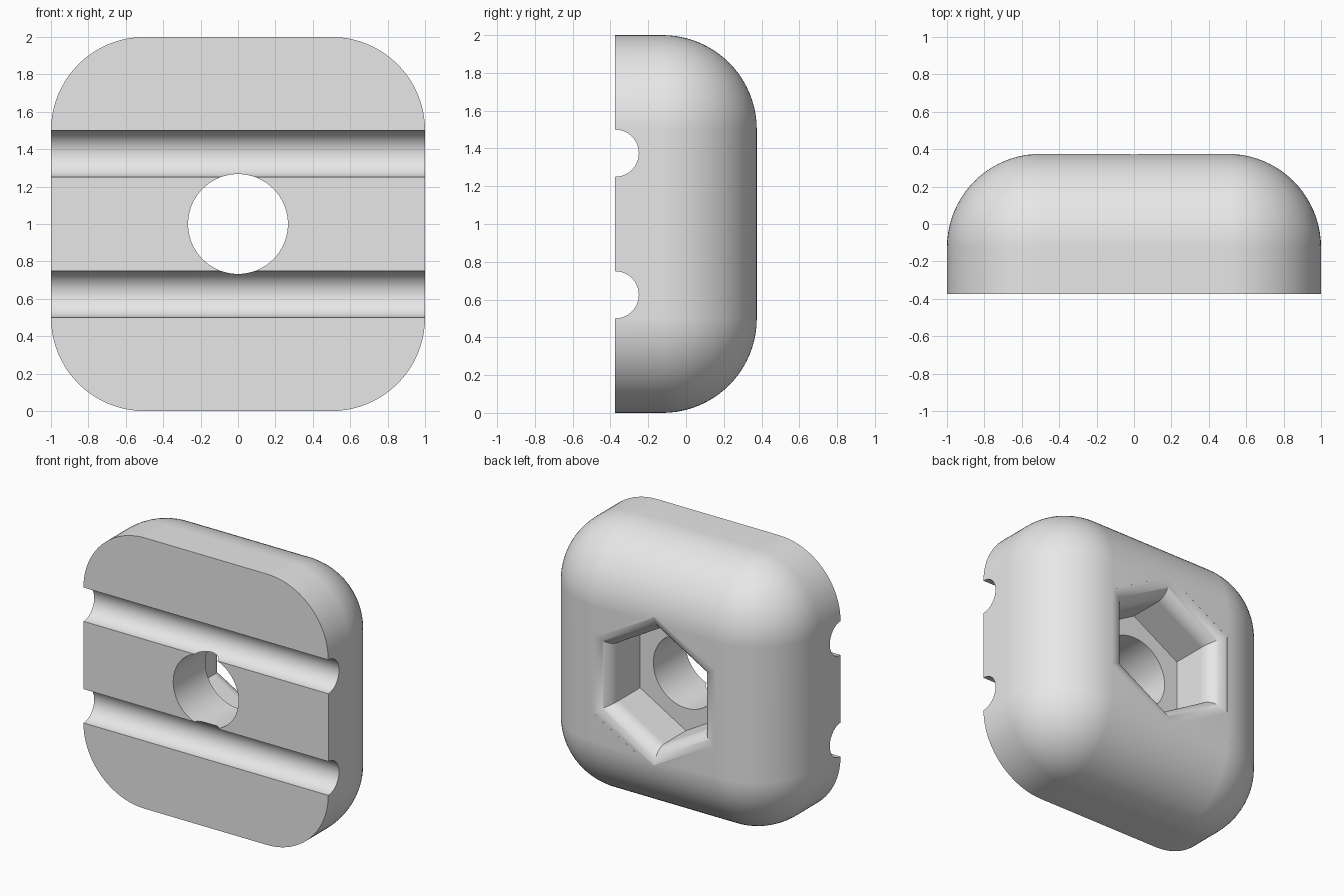
import bpy, bmesh
from math import sin, cos, pi, radians
from mathutils import Vector

default = bpy.data.objects.get("Cube")
if default:
    bpy.data.objects.remove(default, do_unlink=True)

FRONT, BACK, MID = -0.375, 0.375, 1.0   # front and back planes, centre height
ROUND, LIP, STEPS = 0.5, 0.125, 20      # body rounding, pocket lip rounding


def loft(name, rings):
    """Skin a stack of equal-length rings and cap both ends."""
    bm = bmesh.new()
    loops = [[bm.verts.new(p) for p in ring] for ring in rings]
    for a, b in zip(loops, loops[1:]):
        for i in range(len(a)):
            j = (i + 1) % len(a)
            bm.faces.new((a[i], a[j], b[j], b[i]))
    bm.faces.new(loops[0])
    bm.faces.new(loops[-1])
    bmesh.ops.remove_doubles(bm, verts=bm.verts, dist=0.00005)
    bmesh.ops.recalc_face_normals(bm, faces=bm.faces)
    mesh = bpy.data.meshes.new(name)
    bm.to_mesh(mesh)
    bm.free()
    obj = bpy.data.objects.new(name, mesh)
    bpy.context.collection.objects.link(obj)
    return obj


def rounded_square(y, radius):
    """Square of half width 0.5 grown outwards by a radius."""
    ring = []
    for k, (sx, sz) in enumerate(((1, 1), (-1, 1), (-1, -1), (1, -1))):
        for i in range(STEPS + 1):
            a = (k + i / STEPS) * pi / 2
            ring.append(Vector((sx * 0.5 + radius * cos(a), y,
                                MID + sz * 0.5 + radius * sin(a))))
    return ring


def hexagon(y, apothem):
    """Hexagon with a corner pointing up."""
    r = apothem / cos(pi / 6)
    return [Vector((r * sin(k * pi / 3), y, MID + r * cos(k * pi / 3))) for k in range(6)]


def rod(name, radius, length, location, rotation):
    bpy.ops.mesh.primitive_cylinder_add(vertices=64, radius=radius, depth=length,
                                        location=location, rotation=rotation)
    obj = bpy.context.object
    obj.name = name
    return obj


def cut(target, cutter):
    mod = target.modifiers.new("cut", 'BOOLEAN')
    mod.operation, mod.solver, mod.object = 'DIFFERENCE', 'EXACT', cutter
    bpy.context.view_layer.objects.active = target
    bpy.ops.object.modifier_apply(modifier=mod.name)
    bpy.data.objects.remove(cutter, do_unlink=True)


# Block with rounded corners and a fully rounded back edge
angles = [i / STEPS * pi / 2 for i in range(STEPS + 1)]
rings = [rounded_square(FRONT, ROUND)]
rings += [rounded_square(BACK - ROUND + ROUND * sin(a), ROUND * cos(a)) for a in angles]
block = loft("clamp_block", rings)

# Hexagonal pocket in the back, flaring into a rounded lip
lip_y = BACK - 0.0004 - LIP
rings = [hexagon(0, 0.375)]
rings += [hexagon(lip_y + LIP * sin(a), 0.375 + LIP * (1 - cos(a))) for a in angles]
rings += [hexagon(BACK + 0.1, 0.375 + LIP)]
cut(block, loft("pocket_cutter", rings))

# Round bolt hole through to the pocket
cut(block, rod("hole_cutter", 0.267, 0.7, (0, -0.3, MID), (pi / 2, 0, 0)))

# Two half-round cable grooves across the front
for side in (-1, 1):
    cut(block, rod("groove_cutter", 0.125, 2.4, (0, FRONT, MID + side * 0.375), (0, pi / 2, 0)))

# Plain grey finish
grey = bpy.data.materials.new("light_grey")
grey.use_nodes = True
colour = (0.8, 0.8, 0.8, 1)
grey.diffuse_color = colour
grey.node_tree.nodes["Principled BSDF"].inputs["Base Color"].default_value = colour
block.data.materials.clear()
block.data.materials.append(grey)
for face in block.data.polygons:
    face.material_index = 0

# Smooth curves, crisp edges, flat planes kept flat
bpy.ops.object.select_all(action='DESELECT')
block.select_set(True)
bpy.context.view_layer.objects.active = block
bpy.ops.object.shade_smooth_by_angle(angle=radians(30))
weighted = block.modifiers.new("flat_planes", 'WEIGHTED_NORMAL')
weighted.keep_sharp = True
